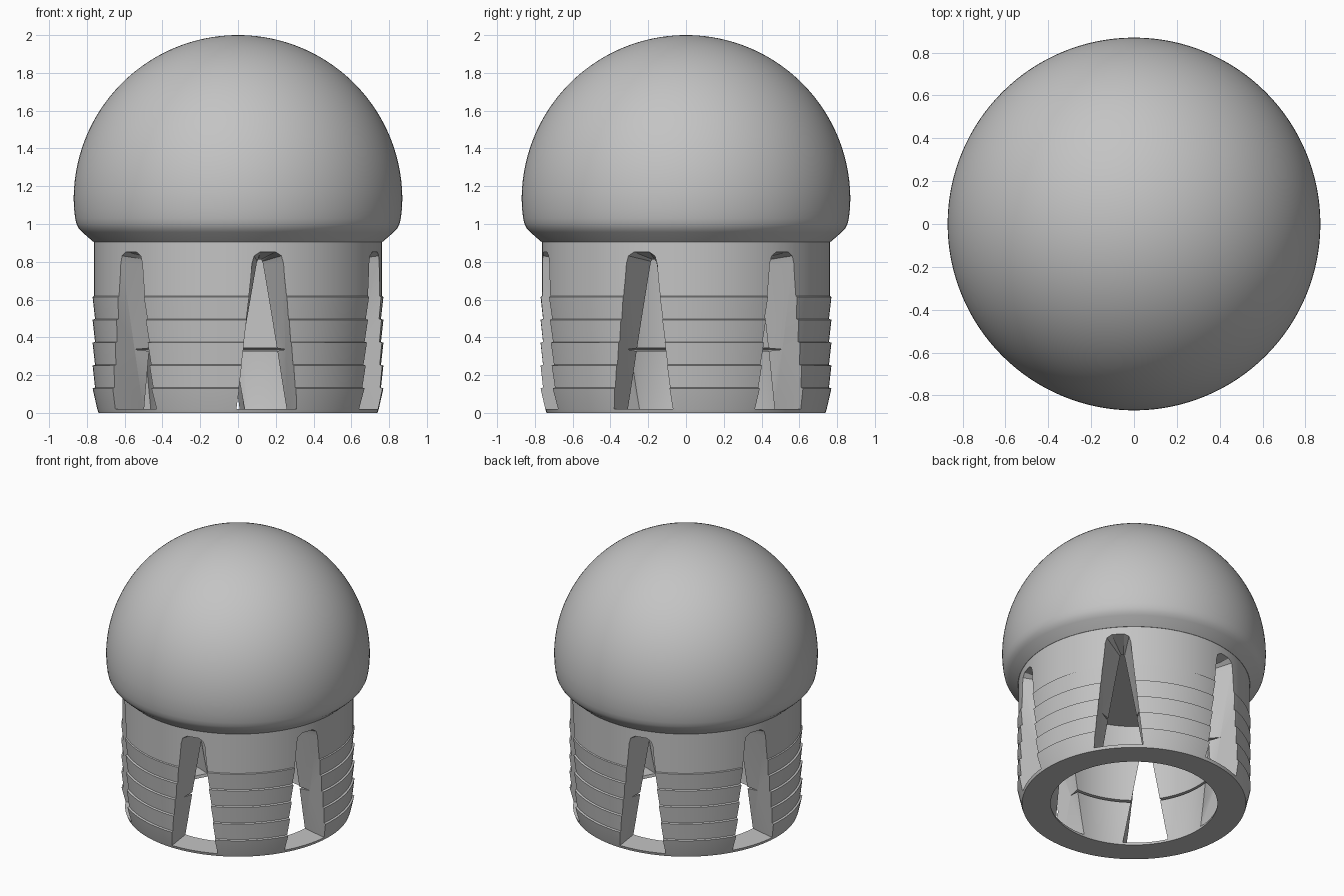
import bpy, bmesh, math
from mathutils import Vector, Matrix

cube = bpy.data.objects.get("Cube")
if cube:
    bpy.data.objects.remove(cube, do_unlink=True)

grey = bpy.data.materials.new("plain grey")
grey.use_nodes = True
grey.diffuse_color = (0.55, 0.55, 0.55, 1)
grey.node_tree.nodes["Principled BSDF"].inputs["Base Color"].default_value = (0.55, 0.55, 0.55, 1)


def make_object(name, bm):
    bmesh.ops.recalc_face_normals(bm, faces=bm.faces)
    mesh = bpy.data.meshes.new(name)
    bm.to_mesh(mesh)
    bm.free()
    mesh.materials.append(grey)
    obj = bpy.data.objects.new(name, mesh)
    bpy.context.collection.objects.link(obj)
    return obj


def revolve(name, profile, closed=False, steps=128):
    """Turn a (radius, height) profile around the z axis."""
    bm = bmesh.new()
    verts = [bm.verts.new((r, 0, z)) for r, z in profile]
    pairs = list(zip(verts, verts[1:]))
    if closed:
        pairs.append((verts[-1], verts[0]))
    edges = [bm.edges.new(p) for p in pairs]
    bmesh.ops.spin(bm, geom=verts + edges, cent=(0, 0, 0), axis=(0, 0, 1),
                   angle=math.tau, steps=steps, use_duplicate=False)
    bmesh.ops.remove_doubles(bm, verts=bm.verts, dist=0.0001)
    return make_object(name, bm)


def activate(obj):
    bpy.ops.object.select_all(action='DESELECT')
    obj.select_set(True)
    bpy.context.view_layer.objects.active = obj


# Domed cap: hemisphere, rounded rim and chamfered underside
R = 0.87
dome = [(R * math.sin(a), 2 - R + R * math.cos(a))
        for a in (math.pi / 2 * i / 40 for i in range(41))]
dome += [(0.868, 1.08), (0.862, 1.03), (0.855, 1.0), (0.842, 0.975),
         (0.825, 0.957), (0.765, 0.905), (0, 0.905)]
dome_cap = revolve("dome_cap", dome)

# Sleeve: barbed outside, thin bottom ring, notched inside wall
sleeve_profile = [(0.55, 0), (0.738, 0), (0.745, 0.02), (0.77, 0.13)]
for i in range(4):
    z = 0.13 + 0.121 * i
    sleeve_profile += [(0.757, z + 0.004), (0.77, z + 0.121)]
sleeve_profile += [(0.763, 0.618), (0.763, 0.93), (0.555, 0.93), (0.555, 0.343),
                   (0.64, 0.336), (0.555, 0.327), (0.555, 0.02)]
sleeve = revolve("barbed_sleeve", sleeve_profile, closed=True)

# Six tapered slots, wider on the outside than on the inside
outer_half = [(0.165, 0.02), (0.083, 0.79), (0.071, 0.83), (0.04, 0.85)]
inner_half = [(0.15, 0.02), (0.014, 0.78), (0.01, 0.8), (0.005, 0.81)]


def outline(half):
    return [Vector(p) for p in half] + [Vector((-x, z)) for x, z in reversed(half)]


outer, inner = outline(outer_half), outline(inner_half)
beyond = [o + (o - i) * 0.4 for o, i in zip(outer, inner)]
for p, q in zip(beyond, outer):
    p.y = max(p.y, 0.02)

bm = bmesh.new()
for k in range(6):
    turn = Matrix.Rotation(math.radians(-18 + 60 * k), 4, 'Z')
    loops = [[bm.verts.new(turn @ Vector((r, p.x, p.y))) for p in pts]
             for r, pts in ((0.46, inner), (0.54, inner), (0.75, outer), (0.834, beyond))]
    for a, b in zip(loops, loops[1:]):
        for j in range(len(a)):
            n = (j + 1) % len(a)
            bm.faces.new((a[j], a[n], b[n], b[j]))
    bm.faces.new(loops[0])
    bm.faces.new(loops[-1])
bmesh.ops.triangulate(bm, faces=bm.faces)
cutter = make_object("slot_cutter", bm)
cutter.hide_render = True

cut = sleeve.modifiers.new("slots", 'BOOLEAN')
cut.operation = 'DIFFERENCE'
cut.solver = 'EXACT'
cut.object = cutter
activate(sleeve)
bpy.ops.object.modifier_apply(modifier=cut.name)
bpy.data.objects.remove(cutter, do_unlink=True)

# Smooth shading with crisp edges
for obj in (dome_cap, sleeve):
    activate(obj)
    bpy.ops.object.shade_smooth_by_angle(angle=math.radians(30))
